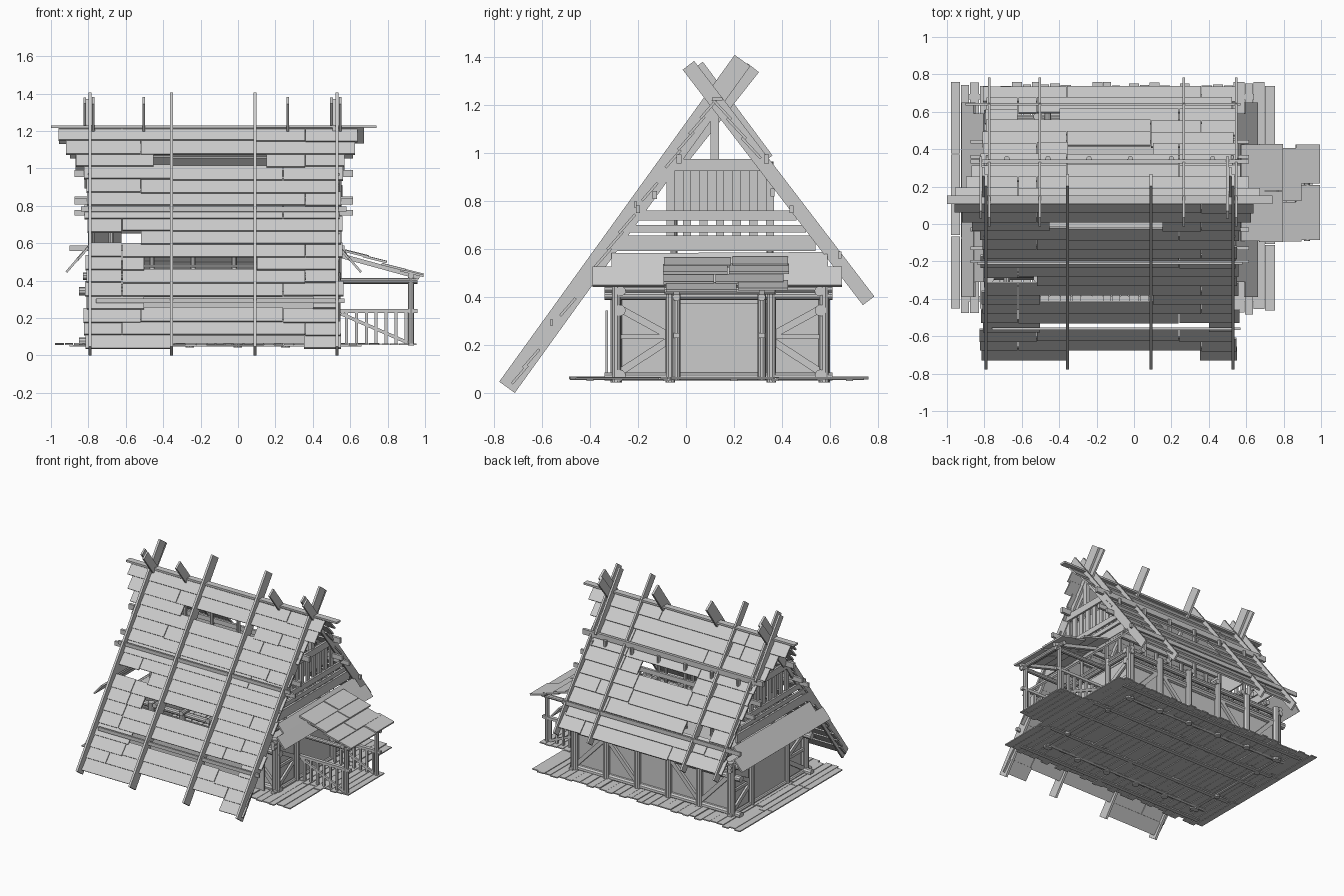
import bpy, bmesh, random
from mathutils import Vector, Matrix

random.seed(4)
cube = bpy.data.objects.get("Cube")
if cube:
    bpy.data.objects.remove(cube)

wood = bpy.data.materials.new("pale_grey_wood")
wood.use_nodes = True
GREY = (0.6, 0.6, 0.6, 1)
wood.diffuse_color = GREY
wood.node_tree.nodes["Principled BSDF"].inputs["Base Color"].default_value = GREY

parts = {}
MID = -0.13            # middle of the house along x
END = 0.66             # half length to the end rafters


def part(name):
    return parts.setdefault(name, bmesh.new())


def frame(p, q, up):
    x = (q - p).normalized()
    y = Vector(up).cross(x).normalized()
    m = Matrix((x, y, x.cross(y))).transposed().to_4x4()
    m.translation = (p + q) / 2
    return m


def beam(name, p, q, w, t, up=(0, 0, 1)):
    """Square timber from p to q; t is its size towards up, w across."""
    p, q = Vector(p), Vector(q)
    size = Matrix.Diagonal(((q - p).length, w, t, 1))
    bmesh.ops.create_cube(part(name), size=1, matrix=frame(p, q, up) @ size)


def log(name, p, q, r, up=(0.3, 0.2, 1)):
    """Round timber from p to q."""
    p, q = Vector(p), Vector(q)
    m = frame(p, q, up) @ Matrix.Rotation(1.5707963, 4, "Y")
    bmesh.ops.create_cone(part(name), cap_ends=True, segments=10, radius1=r,
                          radius2=r, depth=(q - p).length, matrix=m)


def jitter(a):
    return random.uniform(-a, a)


# Roof slopes: each is ridge point, foot point, both in the y-z plane
RIDGE_Y, RIDGE_Z = 0.12, 1.225


def roof(name, foot_y, foot_z, rows, gaps):
    down = Vector((0, foot_y - RIDGE_Y, foot_z - RIDGE_Z))
    step = down / rows
    s = down.normalized()
    out = Vector((0, -s.z, s.y)) if s.y > 0 else Vector((0, s.z, -s.y))
    tilt = out - s * 0.1
    for i in range(rows):
        c = Vector((0, RIDGE_Y, RIDGE_Z)) + step * (i + 0.5)
        spread = (0.16, 0.12, 0.07)[i] if i < 3 else 0.02
        lo = MID - END - spread + jitter(0.02)
        hi = MID + END + spread * 0.8 + jitter(0.02)
        runs = [(lo, hi)]
        if i in gaps:
            a, b = gaps[i]
            runs = [(u, v) for u, v in ((lo, a), (b, hi)) if v - u > 0.08]
        cuts = random.sample((-0.62, -0.52, -0.36, 0.09, 0.24, 0.36), 2)
        for u, v in runs:
            ends = [u] + sorted(k for k in cuts if u + 0.08 < k < v - 0.08) + [v]
            for a, b in zip(ends, ends[1:]):
                d = s * jitter(0.006)
                beam(name, c + d + Vector((a + 0.002, 0, 0)),
                     c + d + Vector((b - 0.002, 0, 0)),
                     step.length + 0.014 + jitter(0.004), 0.011, tilt)


roof("front_roof_planks", -0.715, 0.05, 17,
     {2: (-0.45, 0.15), 8: (-0.79, -0.52), 10: (-0.5, 0.1),
      13: (-0.5, 0.4), 16: (-0.35, 0.35)})
roof("back_roof_planks", 0.725, 0.43, 10, {4: (-0.35, 0.1), 7: (-0.62, -0.4)})
beam("ridge_board", (-1.0, 0.13, 1.23), (0.74, 0.13, 1.23), 0.045, 0.014)
beam("front_batten", (-0.84, -0.21, 0.79), (0.58, -0.21, 0.79), 0.014, 0.025)
beam("front_batten", (-0.76, -0.56, 0.3), (0.57, -0.56, 0.3), 0.014, 0.025)
beam("back_batten", (-0.9, 0.64, 0.58), (0.57, 0.64, 0.58), 0.014, 0.03)

# Crossed rafters that rise above the ridge
for x in (MID - END, -0.355, 0.09, MID + END):
    beam("front_rafter", (x, -0.745, 0.03), (x, 0.235, 1.39), 0.08, 0.016, (1, 0, 0))
for x in (MID - END, -0.52, 0.25, MID + END):
    beam("back_rafter", (x + 0.016, 0.76, 0.39), (x + 0.016, 0.01, 1.37),
         0.06, 0.014, (1, 0, 0))
for x in (MID - END, MID + END):
    beam("short_rafter", (x - 0.016, -0.02, 0.98), (x - 0.016, 0.28, 1.36),
         0.06, 0.014, (1, 0, 0))
    beam("short_rafter", (x - 0.03, 0.34, 0.98), (x - 0.03, 0.05, 1.37),
         0.05, 0.014, (1, 0, 0))

# Ground deck of loose boards running front to back
x = -0.98
while x < 0.71:
    w = random.uniform(0.04, 0.062)
    wide = -0.88 < x < 0.62
    cuts = [-0.47 + jitter(0.02), -0.08 + jitter(0.03), 0.37 + jitter(0.03),
            0.75 + jitter(0.015)]
    for a, b in zip(cuts, cuts[1:]):
        z = 0.068 + jitter(0.003)
        beam("deck_boards", (x + w / 2, a + 0.003, z), (x + w / 2, b - 0.003, z),
             w - 0.004, 0.008)
    x += w
for y in (-0.4, -0.08, 0.2, 0.37, 0.68):
    beam("deck_joist", (-0.9, y, 0.06), (0.66, y, 0.06), 0.03, 0.008)
for i in range(5):
    x = 0.74 + i * 0.048
    beam("porch_deck_boards", (x, -0.07 + jitter(0.01), 0.068),
         (x, 0.36 + jitter(0.01), 0.068), 0.044, 0.008)

# Long walls: panels, posts, diagonal braces and logs
Y0, Y1 = -0.27, 0.555
for y, out in ((Y0, -1), (Y1, 1)):
    beam("long_wall_panel", (MID - 0.62, y, 0.23), (MID + 0.62, y, 0.23), 0.012, 0.32)
    xs = [MID - 0.64 + 1.28 * i / 5 for i in range(6)]
    for i, x in enumerate(xs):
        log("wall_post", (x, y + out * 0.02, 0.05), (x, y + out * 0.02, 0.46), 0.024)
        if i < 5 and i != 2:
            a, b = (0.1, 0.37) if i % 2 else (0.37, 0.1)
            beam("wall_brace", (x, y + out * 0.016, a), (xs[i + 1], y + out * 0.016, b),
                 0.02, 0.03)
    for z in (0.08, 0.35):
        log("wall_log", (MID - 0.72, y + out * 0.005, z), (MID + 0.68, y + out * 0.005, z), 0.024)
    log("wall_plate", (MID - 0.7, y, 0.43), (MID + 0.68, y, 0.43), 0.02)
beam("leaning_side_board", (-0.7, -0.33, 0.21), (0.45, -0.33, 0.21), 0.01, 0.28)

# Purlins whose ends stick out of the gables
for y, z, t in ((-0.03, 0.98, 0.03), (0.335, 0.98, 0.03), (-0.2, 0.77, 0.024),
                (0.44, 0.77, 0.024), (-0.13, 0.83, 0.026), (0.36, 0.84, 0.026)):
    beam("purlin", (MID - 0.745, y, z), (MID + 0.745, y, z), t * 0.7, t * 1.3)
for i in range(6):
    x = MID - 0.55 + 0.22 * i
    log("ceiling_beam", (x, -0.33, 0.46), (x, 0.6, 0.46), 0.018)
    for y in (-0.05, 0.35):
        log("attic_post", (x, y, 0.46), (x, y, 0.97), 0.014)
beam("attic_floor", (MID - 0.6, 0.14, 0.485), (MID + 0.6, 0.14, 0.485), 0.6, 0.01)

# Both gable ends
for side in (-1, 1):
    def at(d, y, z):
        return (MID + side * d, y, z)

    beam("end_wall_panel", at(0.625, Y0, 0.23), at(0.625, Y1, 0.23), 0.012, 0.33)
    beam("door_panel", at(0.65, -0.055, 0.235), at(0.65, 0.35, 0.235), 0.012, 0.29)
    for y in (-0.29, -0.065, 0.355, 0.575):
        log("end_post", at(0.66, y, 0.05), at(0.66, y, 0.45), 0.02)
    for z in (0.075, 0.41, 0.44):
        log("end_rail", at(0.655, -0.34, z), at(0.655, 0.61, z), 0.017)
    for a, b in ((-0.28, -0.08), (0.565, 0.365)):
        beam("end_brace", at(0.65, a, 0.09), at(0.65, b, 0.22), 0.016, 0.03)
        beam("end_brace", at(0.65, a, 0.36), at(0.65, b, 0.25), 0.016, 0.03)
        beam("end_brace", at(0.65, a, 0.24), at(0.65, b, 0.24), 0.016, 0.02)
    # Sloping skirt planks
    slant = (side * 0.75, 0, 0.65)
    beam("skirt_plank", at(0.755, -0.39, 0.49), at(0.755, 0.65, 0.49), 0.1, 0.012, slant)
    beam("skirt_plank", at(0.7, -0.31, 0.55), at(0.7, 0.59, 0.555), 0.09, 0.012, slant)
    # Upper boards, railing window and king post
    for z, a, b, h in ((0.63, -0.29, 0.54, 0.065), (0.69, -0.25, 0.5, 0.03),
                       (0.745, -0.21, 0.46, 0.04), (0.955, -0.07, 0.34, 0.05)):
        beam("gable_board", at(0.665, a, z), at(0.665, b, z), 0.016, h)
    for i in range(7):
        y = -0.065 + i * 0.069
        beam("gable_baluster", at(0.655, y, 0.66), at(0.655, y, 0.94),
             0.034, 0.014, (1, 0, 0))
    beam("gable_back_board", at(0.6, -0.06, 0.85), at(0.6, 0.34, 0.85), 0.01, 0.17)
    beam("king_post", at(0.65, 0.12, 0.97), at(0.65, 0.12, 1.24), 0.036, 0.03, (1, 0, 0))

# Porch: posts, beams, railings and shingled lean-to
for y in (-0.04, 0.315):
    log("porch_post", (0.925, y, 0.06), (0.925, y, 0.43), 0.017)
    log("porch_beam", (0.5, y, 0.405), (0.96, y, 0.405), 0.016)
    beam("porch_rafter", (0.55, y, 0.54), (0.97, y, 0.425), 0.024, 0.024)
    beam("porch_rail", (0.54, y, 0.245), (0.96, y, 0.245), 0.026, 0.02)
    beam("porch_brace", (0.55, y, 0.23), (0.92, y, 0.07), 0.014, 0.018)
    for i in range(7):
        x = 0.58 + i * 0.053
        beam("porch_baluster", (x, y, 0.07), (x, y, 0.24), 0.016, 0.016, (1, 0, 0))
log("porch_cross_beam", (0.925, -0.09, 0.432), (0.925, 0.37, 0.432), 0.016)
for i in range(4):
    x, z = 0.635 + i * 0.098, 0.552 - i * 0.034
    split = 0.16 + jitter(0.06)
    for a, b in ((-0.11 + jitter(0.03), split - 0.003),
                 (split + 0.003, 0.42 + jitter(0.015))):
        dz = jitter(0.005)
        beam("porch_roof_planks", (x, a, z + dz), (x, b, z + dz),
             0.13, 0.012, (0.25, 0, 1))

# Turn every collected part into an object, resting on the ground
low = min(v.co.z for bm in parts.values() for v in bm.verts)
for name, bm in parts.items():
    bmesh.ops.translate(bm, verts=bm.verts, vec=(0, 0, -low))
    bmesh.ops.recalc_face_normals(bm, faces=bm.faces)
    mesh = bpy.data.meshes.new(name)
    bm.to_mesh(mesh)
    bm.free()
    mesh.materials.append(wood)
    bpy.context.collection.objects.link(bpy.data.objects.new(name, mesh))
